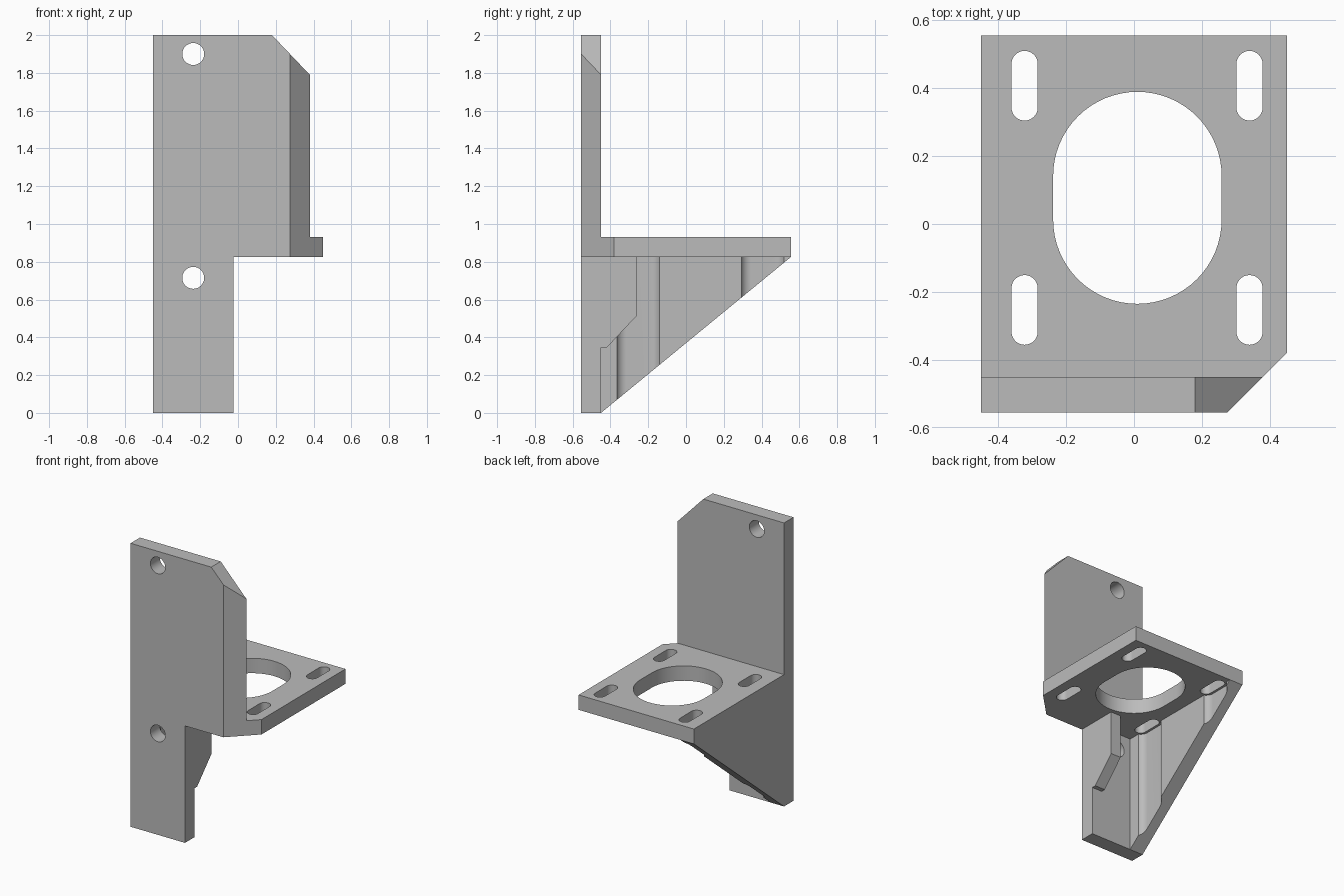
import bpy
import bmesh
from math import cos, sin, pi, radians

if "Cube" in bpy.data.objects:
    bpy.data.objects.remove(bpy.data.objects["Cube"], do_unlink=True)

# One plain grey for the whole part
grey = bpy.data.materials.new("plain grey")
grey.use_nodes = True
grey.diffuse_color = (0.5, 0.5, 0.5, 1)
grey.node_tree.nodes["Principled BSDF"].inputs["Base Color"].default_value = (0.5, 0.5, 0.5, 1)

# Where the outline's two coordinates and the depth go, per extrusion axis
PLACE = {
    "x": lambda u, v, d: (d, u, v),
    "y": lambda u, v, d: (u, d, v),
    "z": lambda u, v, d: (u, v, d),
}


def prism(name, outline, axis, low, high):
    """Extrude a flat outline along an axis."""
    bm = bmesh.new()
    ends = [[bm.verts.new(PLACE[axis](u, v, d)) for u, v in outline] for d in (low, high)]
    for loop in ends:
        bm.faces.new(loop)
    count = len(outline)
    for i in range(count):
        j = (i + 1) % count
        bm.faces.new((ends[0][i], ends[0][j], ends[1][j], ends[1][i]))
    bmesh.ops.recalc_face_normals(bm, faces=bm.faces)
    mesh = bpy.data.meshes.new(name)
    bm.to_mesh(mesh)
    bm.free()
    mesh.materials.append(grey)
    obj = bpy.data.objects.new(name, mesh)
    bpy.context.collection.objects.link(obj)
    return obj


def rounded_slot(u, v, radius, half_length=0, steps=32):
    """Outline of a circle stretched along v."""
    points = []
    for side in (1, -1):
        for i in range(steps + 1):
            a = pi * i / steps + (0 if side == 1 else pi)
            points.append((u + radius * cos(a), v + side * half_length + radius * sin(a)))
    if half_length == 0:
        points = points[:steps] + points[steps + 1:-1]
    return points


def combine(target, tool, operation):
    """Apply a boolean and discard the tool."""
    mod = target.modifiers.new(operation, "BOOLEAN")
    mod.operation = operation
    mod.solver = "EXACT"
    mod.object = tool
    bpy.context.view_layer.objects.active = target
    bpy.ops.object.modifier_apply(modifier=mod.name)
    bpy.data.objects.remove(tool, do_unlink=True)


# Main levels and walls
LEFT, RIGHT = -0.45, 0.45
FRONT, BACK = -0.555, 0.555
PLATE_BACK = -0.45
UNDER, TOP = 0.825, 0.93
LEG_SIDE = -0.025
SLOT_X, SLOT_Y = (-0.322, 0.34), (-0.253, 0.407)

# Upright plate with clipped top corner and narrow leg
bracket = prism("mounting_bracket", [
    (LEFT, 0), (LEG_SIDE, 0), (LEG_SIDE, UNDER), (0.38, UNDER),
    (0.38, 1.79), (0.18, 2), (LEFT, 2)], "y", FRONT, PLATE_BACK)

# Horizontal shelf
shelf = prism("shelf", [(LEFT, FRONT), (RIGHT, FRONT), (RIGHT, BACK), (LEFT, BACK)],
              "z", UNDER, TOP)
combine(bracket, shelf, "UNION")

# Triangular side wall, relieved around the slots
gusset = prism("side_gusset", [
    (FRONT, 0), (PLATE_BACK, 0), (BACK, UNDER), (BACK, TOP), (FRONT, TOP)],
    "x", LEFT, -0.345)
for y in SLOT_Y:
    pocket = prism("pocket_cutter", rounded_slot(SLOT_X[0], y, 0.055, 0.063), "z", -0.1, UNDER)
    combine(gusset, pocket, "DIFFERENCE")
combine(bracket, gusset, "UNION")

# Short stepped rib on the other edge of the leg
rib = prism("inner_rib", [
    (FRONT, 0.345), (-0.42, 0.345), (-0.26, 0.515), (-0.26, TOP), (FRONT, TOP)],
    "x", LEG_SIDE - 0.08, LEG_SIDE)
combine(bracket, rib, "UNION")

# Adjustment slots and large central opening in the shelf
for x in SLOT_X:
    for y in SLOT_Y:
        slot = prism("slot_cutter", rounded_slot(x, y, 0.0385, 0.064), "z", 0.7, 1)
        combine(bracket, slot, "DIFFERENCE")
bore = prism("bore_cutter", rounded_slot(0.01, 0.077, 0.248, 0.064), "z", 0.7, 1)
combine(bracket, bore, "DIFFERENCE")

# Screw holes through the upright plate
for z in (1.9, 0.715):
    hole = prism("hole_cutter", rounded_slot(-0.237, z, 0.058), "y", -0.7, -0.4)
    combine(bracket, hole, "DIFFERENCE")

# Full-height bevel across the front corner
corner = prism("corner_cutter", [(0.175, -0.655), (0.65, -0.655), (0.65, -0.18)],
               "z", -0.1, 2.1)
combine(bracket, corner, "DIFFERENCE")

# Clean flat faces and keep hard edges
bm = bmesh.new()
bm.from_mesh(bracket.data)
bmesh.ops.remove_doubles(bm, verts=bm.verts, dist=0.0001)
bmesh.ops.dissolve_limit(bm, angle_limit=radians(1), verts=bm.verts, edges=bm.edges)
bm.to_mesh(bracket.data)
bm.free()
bpy.ops.object.select_all(action="DESELECT")
bracket.select_set(True)
bpy.context.view_layer.objects.active = bracket
bpy.ops.object.shade_smooth_by_angle(angle=radians(30))
